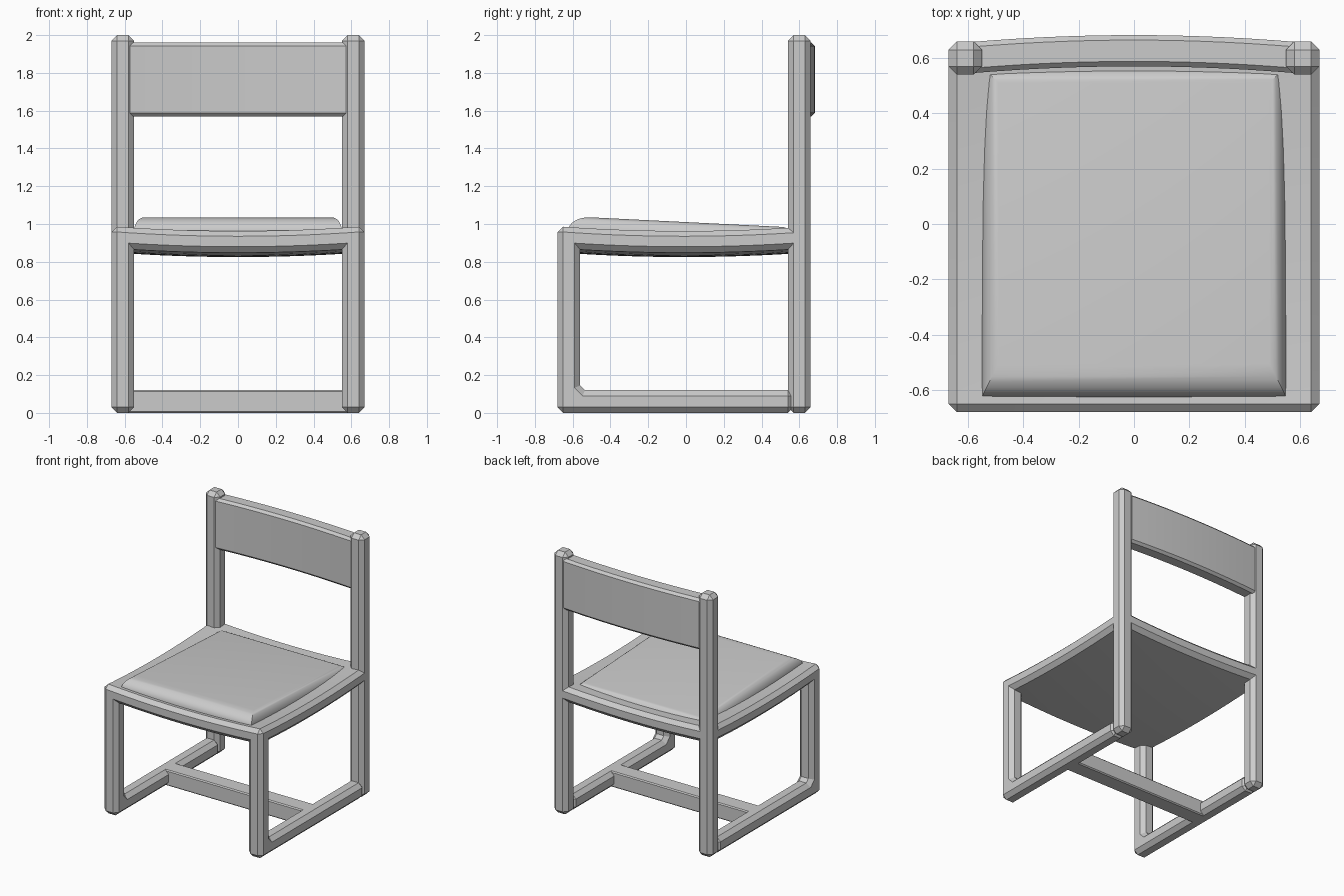
import bpy, bmesh, math
from mathutils import Vector

if "Cube" in bpy.data.objects:
    bpy.data.objects.remove(bpy.data.objects["Cube"])


def finish(bm, name, smooth=True):
    bmesh.ops.recalc_face_normals(bm, faces=bm.faces)
    mesh = bpy.data.meshes.new(name)
    bm.to_mesh(mesh)
    bm.free()
    ob = bpy.data.objects.new(name, mesh)
    bpy.context.collection.objects.link(ob)
    if smooth:
        bpy.ops.object.select_all(action='DESELECT')
        ob.select_set(True)
        bpy.context.view_layer.objects.active = ob
        bpy.ops.object.shade_smooth_by_angle(angle=math.radians(25))
    return ob


def chamfer(bm, edges, width):
    bmesh.ops.bevel(bm, geom=edges, offset=width, segments=1, affect='EDGES', profile=0.5)


def chamfer_box(lo, hi, width):
    bm = bmesh.new()
    bmesh.ops.create_cube(bm, size=1)
    lo, hi = Vector(lo), Vector(hi)
    for v in bm.verts:
        v.co = Vector(lo[i] if v.co[i] < 0 else hi[i] for i in range(3))
    chamfer(bm, bm.edges[:], width)
    return bm


def slice_along(bm, axis, lo, hi, count):
    normal = Vector((0, 0, 0))
    normal[axis] = 1
    for i in range(1, count):
        p = normal * (lo + (hi - lo) * i / count)
        bmesh.ops.bisect_plane(bm, geom=bm.verts[:] + bm.edges[:] + bm.faces[:],
                               plane_co=p, plane_no=normal)


# L-shaped side frame: front leg and floor rail in one piece
def side_frame(name, x0, x1):
    outline = [(-.68, 0), (.57, 0), (.57, .12), (-.535, .12),
               (-.56, .145), (-.56, .96), (-.68, .96)]
    bm = bmesh.new()
    face = bm.faces.new([bm.verts.new((x0, y, z)) for y, z in outline])
    ext = bmesh.ops.extrude_face_region(bm, geom=[face], use_keep_orig=True)
    for g in ext['geom']:
        if isinstance(g, bmesh.types.BMVert):
            g.co.x = x1
    bmesh.ops.recalc_face_normals(bm, faces=bm.faces)

    def inner(e):
        a, b = e.verts
        return abs(a.co.x - b.co.x) > .01 and -.57 < a.co.y < -.5
    chamfer(bm, [e for e in bm.edges if not inner(e)], .03)
    finish(bm, name, False)


for side, x0, x1 in (("left", -.67, -.55), ("right", .55, .67)):
    side_frame(side + "_front_leg_and_rail", x0, x1)
    finish(chamfer_box((x0, .54, 0), (x1, .66, 2), .03), side + "_back_post", False)

# Floor stretcher between the rails
finish(chamfer_box((-.6, -.05, 0), (.6, .08, .12), .008), "floor_stretcher", False)

# Dished seat board with chamfered rim
bm = chamfer_box((-.67, -.68, .875), (.67, .66, .99), .03)
slice_along(bm, 0, -.67, .67, 14)
slice_along(bm, 1, -.68, .66, 14)
for v in bm.verts:
    x, y = v.co.x / .67, (v.co.y + .01) / .67
    v.co.z -= .025 * (1 - x * x) + .025 * (1 - y * y)
finish(bm, "seat")

# Rounded cushion, lofted from shrinking rings, thicker at the front
bm = bmesh.new()
rings = []
STEPS = 8
for k in range(STEPS + 1):
    t = math.pi / 2 * k / STEPS
    s, drop = 1 - math.cos(t), .08 * (1 - math.sin(t))
    x, yf, yb = .55 - .06 * s, -.625 + .12 * s, .57 - .06 * s
    rings.append([bm.verts.new((px, py, 1.01 - .05 * py - drop))
                  for px, py in ((-x, yf), (x, yf), (x, yb), (-x, yb))])
for a, b in zip(rings, rings[1:]):
    for i in range(4):
        j = (i + 1) % 4
        bm.faces.new((a[i], a[j], b[j], b[i]))
bm.faces.new(rings[-1])
bm.faces.new(rings[0][::-1])
finish(bm, "cushion")

# Curved backrest panel
bm = chamfer_box((-.59, .545, 1.57), (.59, .658, 1.96), .018)
slice_along(bm, 0, -.59, .59, 14)
for v in bm.verts:
    v.co.y += .025 * (1 - (v.co.x / .59) ** 2)
finish(bm, "backrest")
